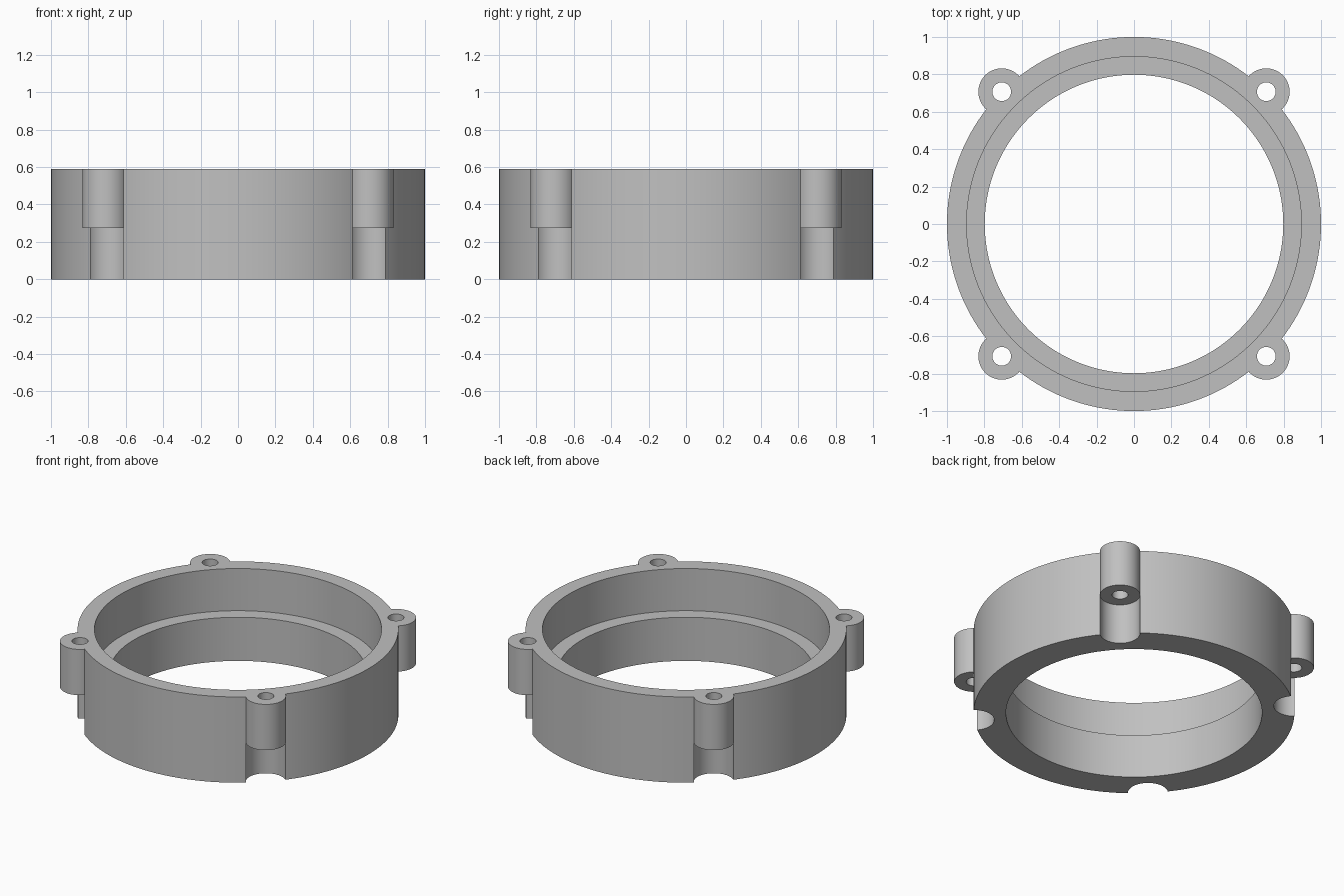
import bpy
import math

if "Cube" in bpy.data.objects:
    bpy.data.objects.remove(bpy.data.objects["Cube"], do_unlink=True)

HEIGHT = 0.59
LEDGE_Z = 0.3
LUG_Z = 0.275
LUG_RADIUS = 0.125
OVERSHOOT = 0.1

grey = bpy.data.materials.new("plain grey")
grey.use_nodes = True
colour = (0.53, 0.53, 0.53, 1)
grey.diffuse_color = colour
grey.node_tree.nodes["Principled BSDF"].inputs["Base Color"].default_value = colour


def cylinder(name, radius, bottom, top, x=0, y=0, sides=64):
    bpy.ops.mesh.primitive_cylinder_add(
        vertices=sides, radius=radius, depth=top - bottom,
        location=(x, y, (bottom + top) / 2))
    obj = bpy.context.object
    obj.name = name
    obj.data.materials.append(grey)
    return obj


def combine(body, tool, operation):
    """Apply a boolean to the body, then discard the tool."""
    mod = body.modifiers.new(tool.name, 'BOOLEAN')
    mod.operation = operation
    mod.solver = 'EXACT'
    mod.object = tool
    bpy.context.view_layer.objects.active = body
    bpy.ops.object.modifier_apply(modifier=mod.name)
    bpy.data.objects.remove(tool, do_unlink=True)


# Round blank of the housing
housing = cylinder("ring_housing", 1, 0, HEIGHT, sides=160)

# Clearance notches below, screw lugs above, at the four diagonals
centres = [(math.cos(a), math.sin(a))
           for a in (math.radians(45 + 90 * i) for i in range(4))]
for x, y in centres:
    combine(housing, cylinder("notch", LUG_RADIUS, -OVERSHOOT, LUG_Z, x, y), 'DIFFERENCE')
for x, y in centres:
    combine(housing, cylinder("lug", LUG_RADIUS, LUG_Z, HEIGHT, x, y), 'UNION')

# Stepped bore: wide above the ledge, narrow through the base
combine(housing, cylinder("wide_bore", 0.895, LEDGE_Z, HEIGHT + OVERSHOOT, sides=160), 'DIFFERENCE')
combine(housing, cylinder("narrow_bore", 0.798, -OVERSHOOT, HEIGHT, sides=160), 'DIFFERENCE')

# Screw holes through the lugs
for x, y in centres:
    combine(housing, cylinder("screw_hole", 0.05, LUG_Z - OVERSHOOT, HEIGHT + OVERSHOOT, x, y),
            'DIFFERENCE')

# One material slot and smooth walls with crisp edges
housing.data.materials.clear()
housing.data.materials.append(grey)
for face in housing.data.polygons:
    face.material_index = 0
bpy.ops.object.select_all(action='DESELECT')
housing.select_set(True)
bpy.context.view_layer.objects.active = housing
bpy.ops.object.shade_smooth_by_angle(angle=math.radians(30))
